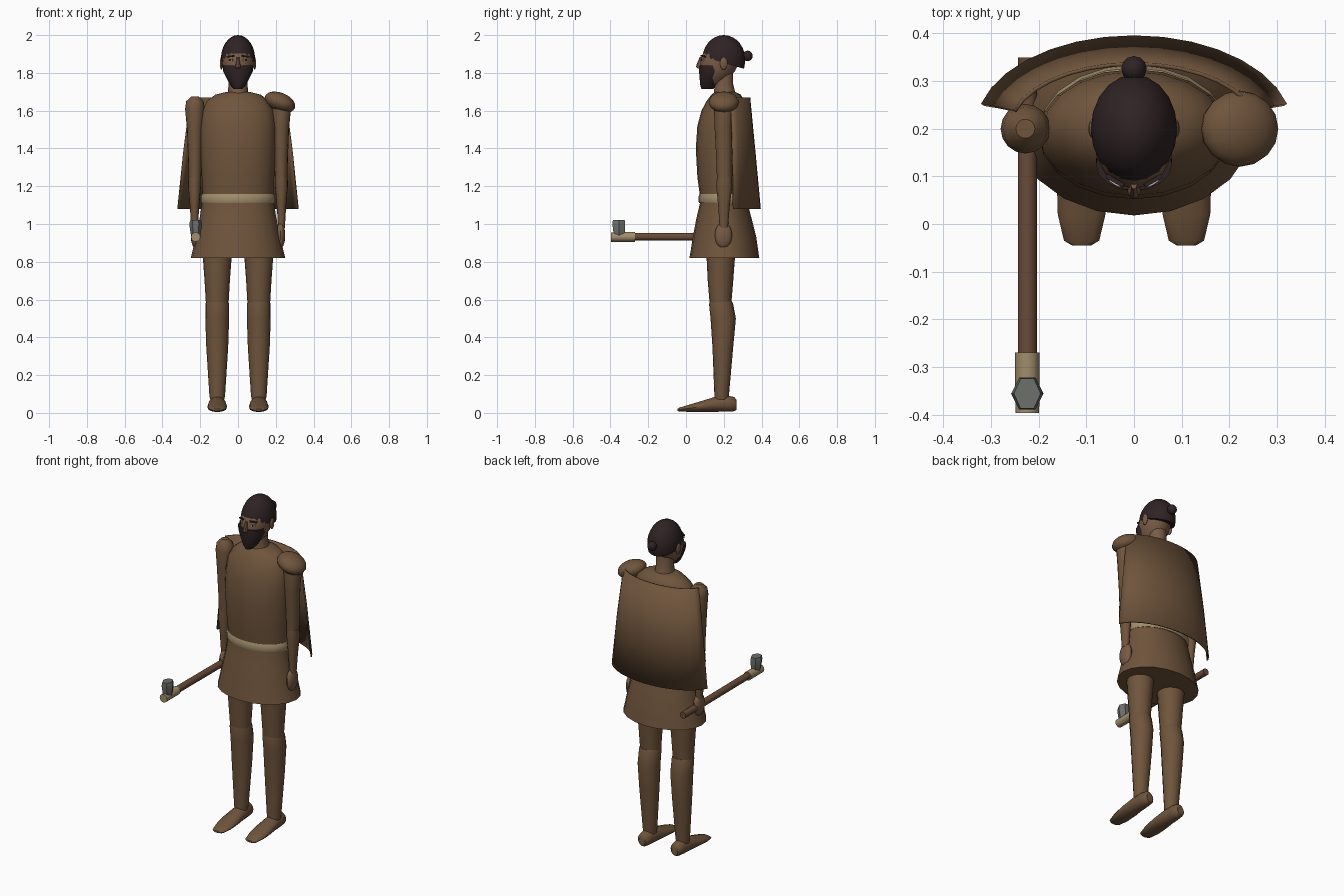
import bpy, bmesh, math
from mathutils import Vector, Matrix

if "Cube" in bpy.data.objects:
    bpy.data.objects.remove(bpy.data.objects["Cube"])


def material(name, r, g, b):
    m = bpy.data.materials.new(name)
    m.use_nodes = True
    m.diffuse_color = (r, g, b, 1)
    m.node_tree.nodes["Principled BSDF"].inputs["Base Color"].default_value = (r, g, b, 1)
    return m


CLOTH = material("brown cloth", 0.16, 0.09, 0.045)
SKIN = material("skin", 0.19, 0.105, 0.06)
HAIR = material("dark hair", 0.028, 0.016, 0.018)
BELT = material("pale leather", 0.36, 0.27, 0.15)
WOOD = material("wood", 0.14, 0.07, 0.04)
METAL = material("grey metal", 0.15, 0.16, 0.15)
WHITE = material("eye white", 0.45, 0.4, 0.33)


def finish(name, bm, mat, angle=40):
    bmesh.ops.recalc_face_normals(bm, faces=bm.faces)
    mesh = bpy.data.meshes.new(name)
    bm.to_mesh(mesh)
    bm.free()
    mesh.materials.append(mat)
    ob = bpy.data.objects.new(name, mesh)
    bpy.context.collection.objects.link(ob)
    bpy.ops.object.select_all(action='DESELECT')
    ob.select_set(True)
    bpy.context.view_layer.objects.active = ob
    bpy.ops.object.shade_smooth_by_angle(angle=math.radians(angle))
    return ob


def loft(name, mat, rings, x=0, n=16, axis='z', angle=40):
    """Rings: (position on axis, half width, low edge, high edge) of the cross-section."""
    bm = bmesh.new()
    loops = []
    for pos, half, low, high in rings:
        loop = []
        for i in range(n):
            a = math.tau * i / n
            u = x + half * math.cos(a)
            v = (low + high) / 2 + (high - low) / 2 * math.sin(a)
            loop.append(bm.verts.new((u, v, pos) if axis == 'z' else (u, pos, v)))
        loops.append(loop)
    for a, b in zip(loops, loops[1:]):
        for i in range(n):
            j = (i + 1) % n
            bm.faces.new((a[i], a[j], b[j], b[i]))
    bm.faces.new(loops[0])
    bm.faces.new(loops[-1])
    return finish(name, bm, mat, angle)


def ellipsoid(name, mat, centre, size, tilt=0, cut=None, n=16):
    bm = bmesh.new()
    bmesh.ops.create_uvsphere(bm, u_segments=n, v_segments=n * 3 // 4, radius=1)
    bmesh.ops.transform(bm, verts=bm.verts, matrix=Matrix.Translation(centre)
                        @ Matrix.Rotation(tilt, 4, 'Y') @ Matrix.Diagonal((*size, 1)))
    if cut:
        res = bmesh.ops.bisect_plane(bm, geom=bm.verts[:] + bm.edges[:] + bm.faces[:],
                                     plane_co=cut[0], plane_no=cut[1], clear_inner=True)
        rim = [e for e in res["geom_cut"] if isinstance(e, bmesh.types.BMEdge)]
        bmesh.ops.contextual_create(bm, geom=rim)
    return finish(name, bm, mat)


def plate(name, mat, centre, size, turn=0, roll=0):
    bm = bmesh.new()
    bmesh.ops.create_cube(bm, size=1)
    bmesh.ops.transform(bm, verts=bm.verts, matrix=Matrix.Translation(centre)
                        @ Matrix.Rotation(turn, 4, 'Z') @ Matrix.Rotation(roll, 4, 'Y')
                        @ Matrix.Diagonal((*size, 1)))
    return finish(name, bm, mat)


# Torso, belt and skirt
loft("torso", CLOTH, [(1.1, .185, .08, .32), (1.25, .192, .06, .325), (1.4, .2, .052, .325),
                      (1.52, .2, .06, .325), (1.6, .19, .082, .32), (1.65, .165, .108, .31),
                      (1.685, .12, .135, .29), (1.7, .06, .155, .26)], n=20)
loft("belt", BELT, [(1.11, .192, .07, .33), (1.12, .197, .066, .334),
                    (1.145, .197, .066, .334), (1.16, .19, .072, .328)], n=20)
loft("skirt", CLOTH, [(.82, .25, .018, .388), (.86, .24, .025, .382), (.93, .225, .036, .372),
                      (1.03, .203, .055, .347), (1.115, .19, .075, .325),
                      (1.175, .187, .078, .322)], n=20)

# Limbs
for side, s in (("left", 1), ("right", -1)):
    loft(side + "_thigh", CLOTH, [(.58, .06, .125, .24), (.7, .067, .115, .25),
                                  (.9, .082, .105, .265)], s * .11)
    loft(side + "_lower_leg", CLOTH, [(.07, .038, .15, .225), (.1, .042, .15, .228),
                                      (.35, .058, .14, .25), (.5, .063, .13, .264),
                                      (.575, .063, .122, .25), (.592, .058, .126, .243)], s * .11)
    loft(side + "_foot", CLOTH, [(-.045, .02, .01, .022), (-.035, .037, .007, .028),
                                 (.02, .05, .005, .045), (.09, .052, .005, .066),
                                 (.15, .047, .005, .085), (.22, .04, .005, .092),
                                 (.255, .035, .008, .085), (.267, .022, .015, .07)],
         s * .11, axis='y', n=14)
    loft(side + "_upper_arm", CLOTH, [(1.2, .032, .165, .24), (1.35, .036, .16, .243),
                                      (1.5, .042, .152, .245), (1.61, .052, .148, .252),
                                      (1.65, .046, .155, .245), (1.675, .02, .18, .22)], s * .228)
    loft(side + "_forearm", CLOTH, [(.98, .018, .178, .222), (1.1, .025, .17, .232),
                                    (1.2, .034, .16, .245), (1.25, .033, .164, .243)], s * .23)
    ellipsoid(side + "_hand", SKIN, (s * .226, .198, .94), (.024, .046, .068))
    ellipsoid(side + "_ear", SKIN, (s * .088, .2, 1.85), (.008, .02, .034), n=10)

# Shoulder guard on the left only
ellipsoid("shoulder_guard", CLOTH, (.222, .2, 1.645), (.085, .08, .05), math.radians(22))

# Cape: a curved sheet flaring towards the hem
bm = bmesh.new()
rows = []
for z, half, edge, back in ((1.67, .25, .237, .336), (1.38, .287, .245, .364), (1.08, .318, .25, .392)):
    row = []
    for i in range(15):
        t = math.radians(-75 + 150 * i / 14)
        k = math.cos(math.radians(75))
        row.append(bm.verts.new((half * math.sin(t) / math.sin(math.radians(75)),
                                 edge + (back - edge) * (math.cos(t) - k) / (1 - k), z)))
    rows.append(row)
for a, b in zip(rows, rows[1:]):
    for i in range(14):
        bm.faces.new((a[i], a[i + 1], b[i + 1], b[i]))
cape = finish("cape", bm, CLOTH)
thick = cape.modifiers.new("thickness", 'SOLIDIFY')
thick.thickness = 0.008
thick.offset = 0

# Head, beard and hair
loft("neck", SKIN, [(1.66, .062, .14, .27), (1.7, .054, .148, .26), (1.74, .05, .152, .25),
                    (1.82, .05, .15, .25)])
loft("head", SKIN, [(1.74, .03, .1, .2), (1.77, .06, .085, .225), (1.81, .078, .078, .26),
                    (1.86, .085, .074, .285), (1.9, .084, .088, .295), (1.95, .065, .12, .27)])
loft("beard", HAIR, [(1.715, .022, .082, .145), (1.73, .037, .076, .16), (1.77, .06, .072, .18),
                     (1.81, .08, .069, .2), (1.84, .08, .07, .18)])
slope = Vector((0, .29, 1)).normalized()
ellipsoid("hair", HAIR, (0, .2, 1.87), (.091, .114, .13), cut=((0, .09, 1.885), slope), n=20)
ellipsoid("hair_bun", HAIR, (0, .326, 1.89), (.027, .027, .028), n=12)

# Face details
loft("nose", SKIN, [(1.822, .012, .062, .09), (1.832, .015, .053, .09), (1.85, .011, .058, .09),
                    (1.885, .007, .073, .1)], n=8)
for side, s in (("left", 1), ("right", -1)):
    turn = s * math.radians(30)
    plate(side + "_eyebrow", HAIR, (s * .04, .091, 1.888), (.042, .009, .008), turn, s * .12)
    plate(side + "_eye", WHITE, (s * .04, .0865, 1.868), (.026, .007, .01), turn)
    plate(side + "_pupil", HAIR, (s * .04, .0855, 1.868), (.01, .008, .01), turn)

# Hammer held in the right hand, pointing forwards
AX = -.224
loft("hammer_handle", WOOD, [(-.36, .02, .914, .954), (.35, .02, .91, .95)], AX, 12, 'y')
loft("hammer_collar", BELT, [(-.397, .025, .906, .956), (-.27, .026, .906, .958)], AX, 12, 'y')
loft("hammer_head", METAL, [(.925, .02, -.382, -.326), (.95, .027, -.388, -.32),
                            (1.0, .034, -.395, -.317), (1.022, .028, -.392, -.32)], AX, 6, angle=20)
